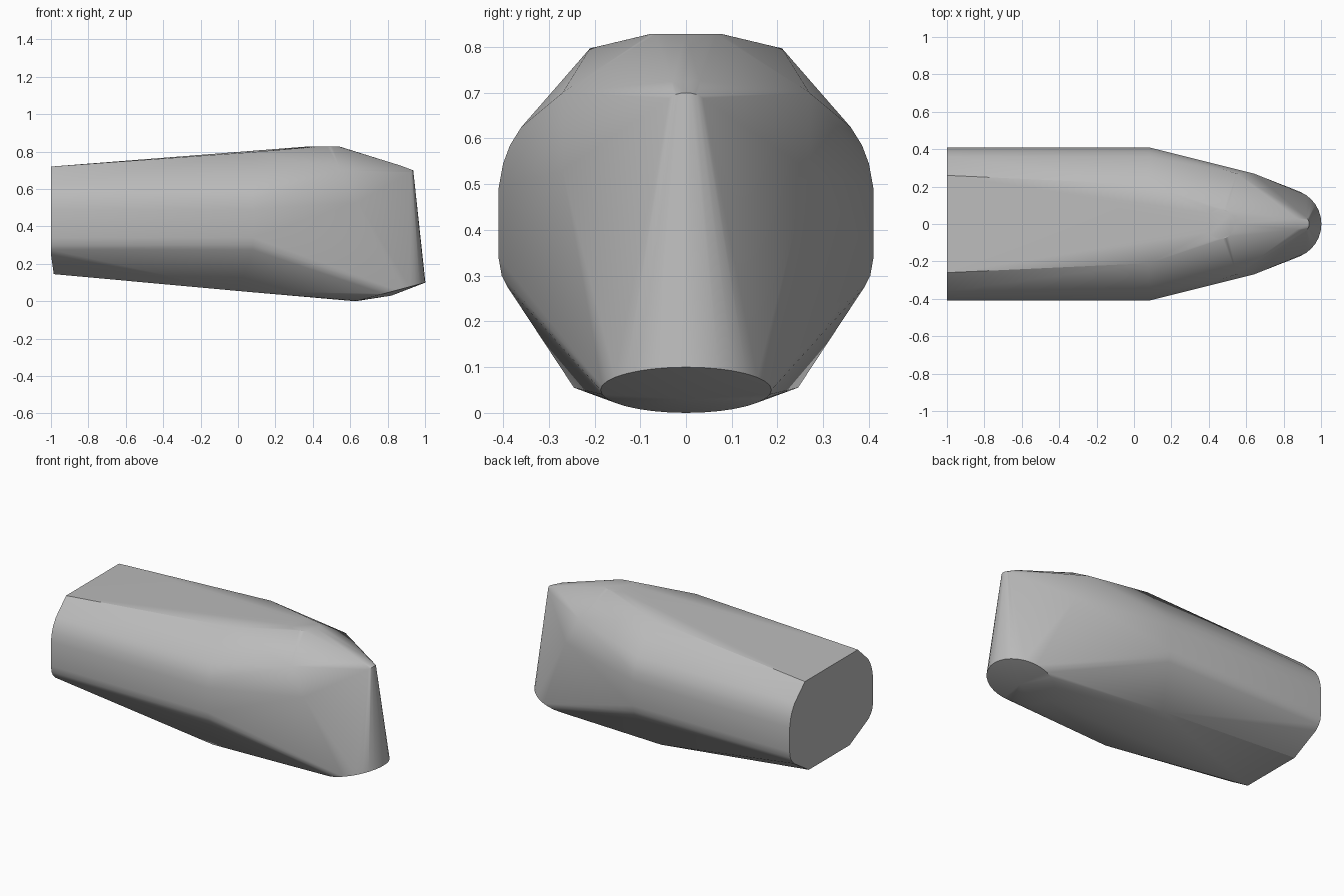
import bpy, bmesh, math
from mathutils import Vector

cube = bpy.data.objects.get("Cube")
if cube:
    bpy.data.objects.remove(cube, do_unlink=True)

grey = bpy.data.materials.new("plain grey")
grey.use_nodes = True
colour = (0.5, 0.5, 0.5, 1)
grey.diffuse_color = colour
grey.node_tree.nodes["Principled BSDF"].inputs["Base Color"].default_value = colour

points = []


def section(x, profile):
    """Mirrored cross-section of (y, z) points."""
    for y, z in profile:
        points.extend([Vector((x, y, z)), Vector((x, -y, z))])


def disc(x, z, radius, rise, count=32):
    """Horizontal disc whose front edge is lifted by rise."""
    for i in range(count):
        a = math.tau * i / count
        c = math.cos(a)
        points.append(Vector((x + radius * c, radius * math.sin(a), z + rise * c)))


# Rounded side wall shared by the rear and middle sections
side = [(0.36, 0.625), (0.385, 0.585), (0.40, 0.545), (0.41, 0.49),
        (0.41, 0.34), (0.403, 0.3), (0.39, 0.275)]

# Rear end, middle and underside
section(-1, [(0.26, 0.72)] + side + [(0.365, 0.25)])
section(-0.985, [(0.2, 0.145)])
section(0.08, [(0.21, 0.797)] + side)
section(0, [(0.245, 0.055)])

# Roof disc, shoulders and nose
disc(0.46, 0.828, 0.08, 0)
section(0.55, [(0.27, 0.70)])
section(0.64, [(0.27, 0.53)])
section(0.87, [(0.03, 0.725)])
disc(0.885, 0.66, 0.052, 0.04)

# Foot of the nose, a shallow cone
disc(0.815, 0.05, 0.187, 0.05)
points.append(Vector((0.82, 0, 0.03)))

# Wrap the shell around all sections
bm = bmesh.new()
for p in points:
    bm.verts.new(p)
hull = bmesh.ops.convex_hull(bm, input=bm.verts[:])
spare = [v for v in bm.verts if not v.link_faces]
bmesh.ops.delete(bm, geom=spare, context='VERTS')
bmesh.ops.dissolve_limit(bm, angle_limit=math.radians(0.5),
                         verts=bm.verts[:], edges=bm.edges[:])
bmesh.ops.recalc_face_normals(bm, faces=bm.faces[:])
mesh = bpy.data.meshes.new("rounded_shell")
bm.to_mesh(mesh)
bm.free()
mesh.materials.append(grey)

shell = bpy.data.objects.new("rounded_shell", mesh)
bpy.context.collection.objects.link(shell)
bpy.context.view_layer.objects.active = shell
shell.select_set(True)
bpy.ops.object.shade_smooth_by_angle(angle=math.radians(30))
